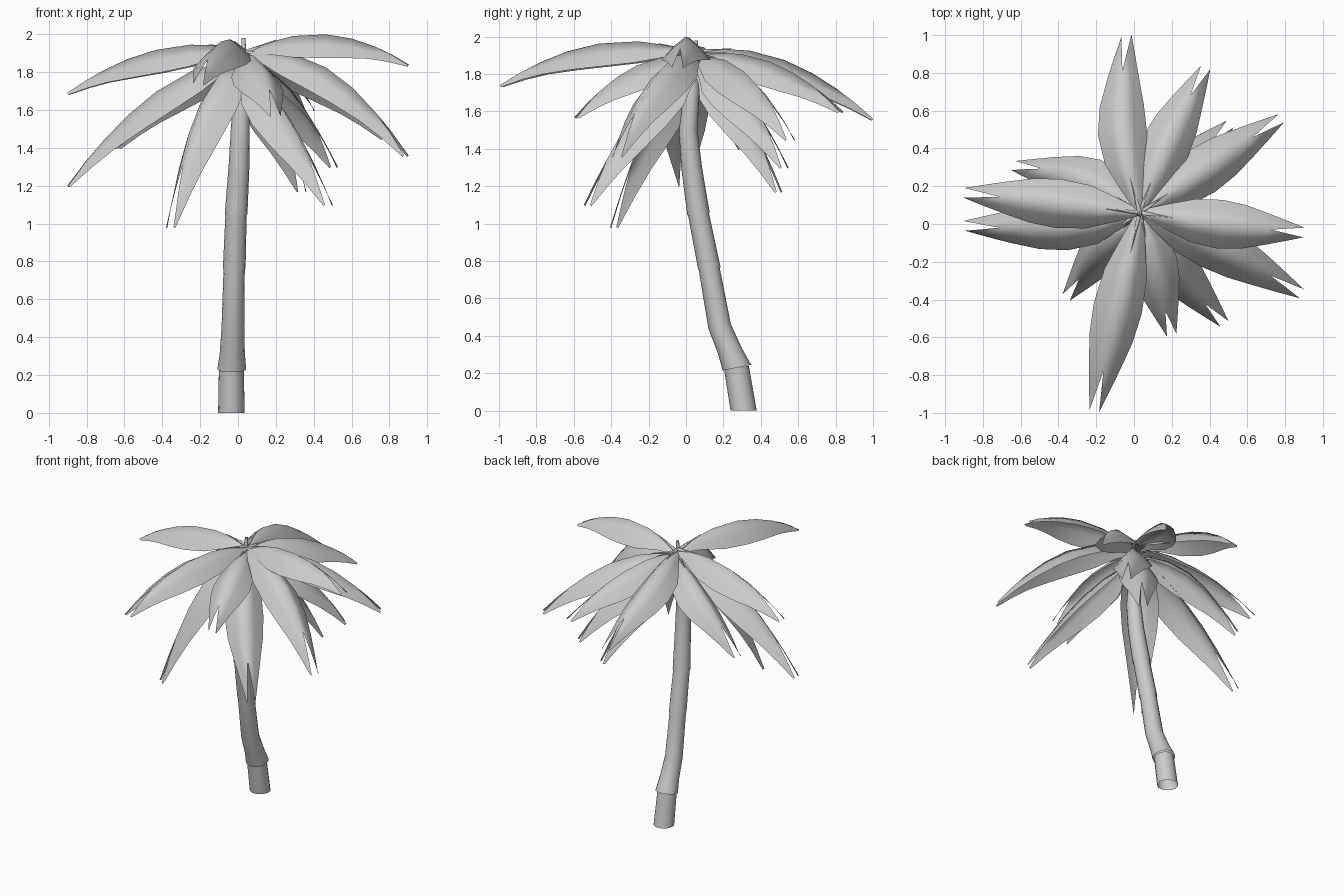
import bpy, bmesh, math
from mathutils import Vector

cube = bpy.data.objects.get("Cube")
if cube:
    bpy.data.objects.remove(cube, do_unlink=True)

grey = bpy.data.materials.new("plain_grey")
grey.use_nodes = True
colour = (0.6, 0.6, 0.6, 1)
grey.diffuse_color = colour
grey.node_tree.nodes["Principled BSDF"].inputs["Base Color"].default_value = colour


def finish(bm, name, angle):
    mesh = bpy.data.meshes.new(name)
    bm.to_mesh(mesh)
    bm.free()
    mesh.materials.append(grey)
    obj = bpy.data.objects.new(name, mesh)
    bpy.context.collection.objects.link(obj)
    bpy.ops.object.select_all(action='DESELECT')
    obj.select_set(True)
    bpy.context.view_layer.objects.active = obj
    bpy.ops.object.shade_smooth_by_angle(angle=math.radians(angle))


def trunk_section(name, rings, sides=16):
    """Open lofted tube; each ring is (x, y, z, radius, tilt)."""
    bm = bmesh.new()
    loops = []
    for x, y, z, r, tilt in rings:
        loop = []
        for i in range(sides):
            a = math.tau * i / sides
            loop.append(bm.verts.new((x + r * math.cos(a), y + r * math.sin(a),
                                      z + tilt * r * math.sin(a))))
        loops.append(loop)
    for low, high in zip(loops, loops[1:]):
        for i in range(sides):
            j = (i + 1) % sides
            bm.faces.new((low[i], low[j], high[j], high[i]))
    finish(bm, name, 60)


# Trunk: stacked, slightly stepped sections leaning forward
trunk_section("trunk_base", [(-.035, .308, 0, .07, 0), (-.035, .27, .23, .066, .15)])
trunk_section("trunk_lower", [(-.033, .272, .23, .076, .2), (-.03, .235, .32, .066, .15),
                              (-.027, .18, .45, .06, .2), (-.02, .122, .77, .056, .1)])
trunk_section("trunk_middle", [(-.02, .125, .76, .06, .1), (-.01, .065, 1.06, .056, .1)])
trunk_section("trunk_upper", [(-.01, .067, 1.05, .06, .1), (.005, .03, 1.3, .055, .1),
                              (.012, .012, 1.5, .05, 0), (.02, .03, 1.7, .042, 0),
                              (.028, .05, 1.86, .016, 0), (.03, .055, 1.98, .01, 0)])

# Blade outline: position along rib, inner edge, outer edge, drop of the outer edge
OUTLINE = [(-.12, 0, .004, 0), (0, 0, .018, .015), (.13, 0, .065, .06), (.3, 0, .115, .115),
           (.5, 0, .13, .125), (.66, 0, .117, .105), (.8, 0, .085, .07),
           (.9, .013, .058, .042), (1, .026, .028, .012)]
CROWN = Vector((.03, .06, 0))


def frond(name, tip, root_z, rise, bow=0):
    """Folded drooping blade with a forked tip; rise is the slope at the root."""
    flat = Vector((tip[0], tip[1], 0)) - CROWN
    side = flat.cross(Vector((0, 0, 1))).normalized()
    droop = root_z + rise - tip[2]

    def rib(t):
        u = max(t, 0)
        point = CROWN + flat * t + side * bow * math.sin(math.pi * u)
        point.z = root_z + rise * t - droop * u * u
        return point

    bm = bmesh.new()
    for hand in (-1, 1):
        rows = []
        for t, inner, outer, drop in OUTLINE:
            tangent = (rib(t + .01) - rib(t - .01)).normalized()
            normal = side.cross(tangent).normalized()
            row = []
            for f, sag in ((0, 0), (.5, .42), (1, 1)):
                across = inner + (outer - inner) * f
                row.append(bm.verts.new(rib(t) + side * hand * across - normal * drop * sag))
            rows.append(row)
        for a, b in zip(rows, rows[1:]):
            for k in range(2):
                quad = (a[k], a[k + 1], b[k + 1], b[k])
                bm.faces.new(quad[::-1] if hand > 0 else quad)
    bmesh.ops.remove_doubles(bm, verts=bm.verts, dist=.0005)
    bmesh.ops.recalc_face_normals(bm, faces=bm.faces)
    if sum(f.normal.z for f in bm.faces) < 0:
        bmesh.ops.reverse_faces(bm, faces=bm.faces)
    finish(bm, "frond_" + name, 150)

    # Thin pointed stalk over the root of the blade
    bm = bmesh.new()
    start, end = rib(0), rib(.2)
    start.z = max(start.z, 1.9)
    direction = end - start
    turn = direction.to_track_quat('Z', 'Y').to_matrix().to_4x4()
    turn.translation = (start + end) / 2
    bmesh.ops.create_cone(bm, segments=6, radius1=.014, radius2=.001,
                          depth=direction.length, matrix=turn)
    finish(bm, "stalk_" + name, 60)


# Crown of fronds: tip position, root height, rise at root, sideways bow
FRONDS = {
    "back": ((-.04, 1.0, 1.56), 1.92, .18, -.06),
    "back_left": ((.38, .83, 1.6), 1.9, .16, -.02),
    "left_back": ((.78, .56, 1.45), 1.88, .16, 0),
    "left": ((.9, -.045, 1.84), 1.9, .46, .01),
    "left_front": ((.89, -.37, 1.36), 1.89, .26, -.02),
    "front_left_low": ((.48, -.53, 1.1), 1.81, -.08, .03),
    "front_left_high": ((.2, -.59, 1.57), 1.88, .17, 0),
    "front": ((-.21, -.99, 1.74), 1.91, .38, 0),
    "front_right_low": ((-.36, -.39, .98), 1.82, .2, .02),
    "right": ((-.9, -.01, 1.2), 1.87, -.02, -.04),
    "right_high": ((-.9, .165, 1.69), 1.92, .22, 0),
    "right_back": ((-.64, .31, 1.4), 1.85, .1, .06),
    "back_left_low": ((.51, .53, 1.3), 1.84, .06, 0),
    "back_left_lowest": ((.34, .5, 1.17), 1.81, .03, 0),
}
for name, (tip, root_z, rise, bow) in FRONDS.items():
    frond(name, tip, root_z, rise, bow)
